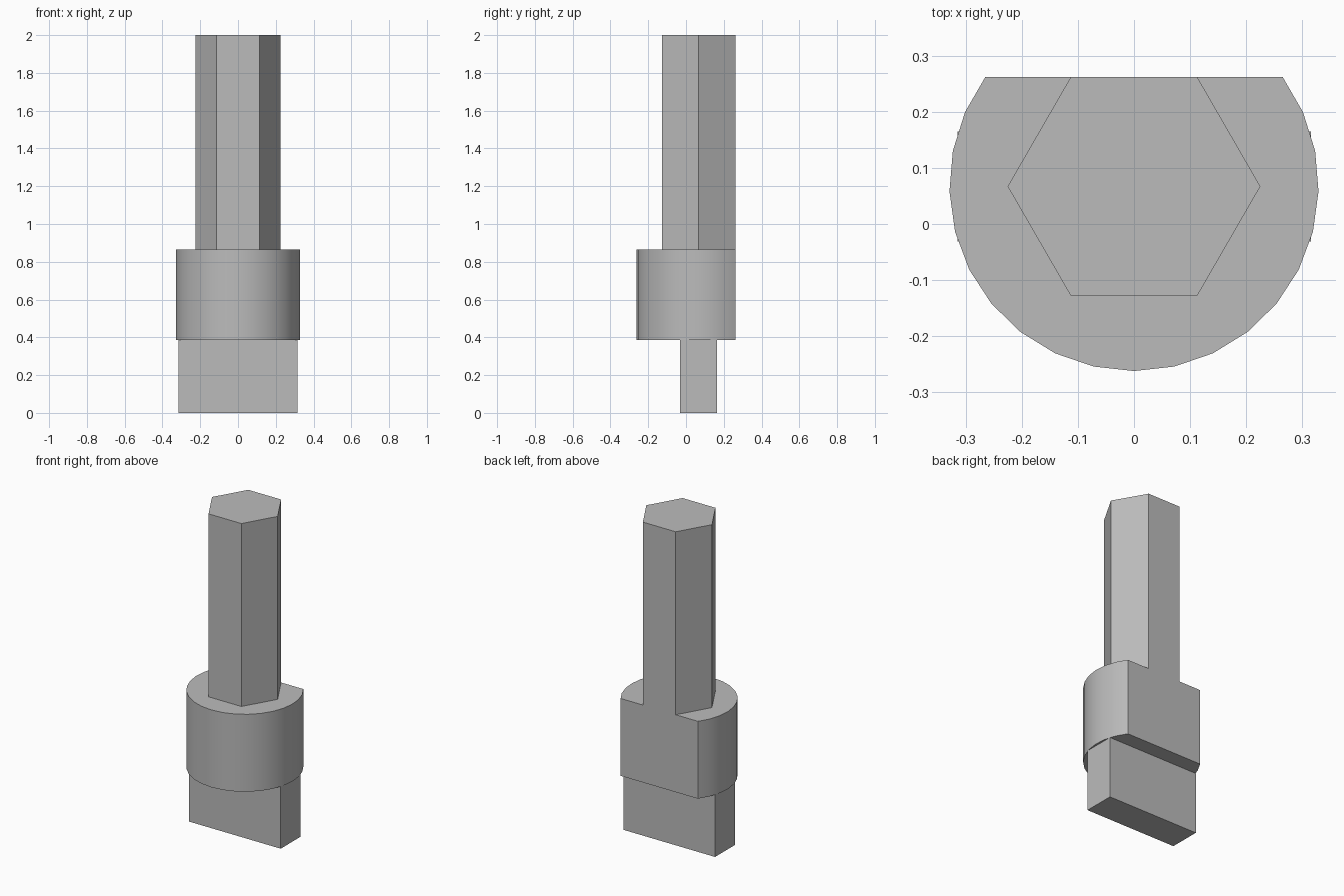
import bpy, bmesh
from math import sin, cos, pi, acos

cube = bpy.data.objects.get("Cube")
if cube:
    bpy.data.objects.remove(cube)

CENTRE_Y = 0.067   # common axis of collar, shank and blade
FLAT_Y = 0.262     # flat back shared by collar and shank

steel = bpy.data.materials.new("plain grey steel")
steel.use_nodes = True
GREY = (0.5, 0.5, 0.5, 1)
steel.diffuse_color = GREY
steel.node_tree.nodes["Principled BSDF"].inputs["Base Color"].default_value = GREY


def prism(name, outline, z0, z1):
    """Extrude a closed outline from z0 up to z1."""
    bm = bmesh.new()
    base = bm.faces.new([bm.verts.new((x, y, z0)) for x, y in outline])
    top = bmesh.ops.extrude_face_region(bm, geom=[base], use_keep_orig=True)["geom"]
    verts = [v for v in top if isinstance(v, bmesh.types.BMVert)]
    bmesh.ops.translate(bm, verts=verts, vec=(0, 0, z1 - z0))
    bmesh.ops.recalc_face_normals(bm, faces=bm.faces)
    mesh = bpy.data.meshes.new(name)
    bm.to_mesh(mesh)
    bm.free()
    mesh.materials.append(steel)
    obj = bpy.data.objects.new(name, mesh)
    bpy.context.collection.objects.link(obj)
    return obj


def arc(radius, start, end, steps):
    """Points on an arc, with angles measured from the front."""
    angles = [start + (end - start) * i / steps for i in range(steps + 1)]
    return [(radius * sin(a), CENTRE_Y - radius * cos(a)) for a in angles]


# Hexagonal shank, flat side to the back
apothem = FLAT_Y - CENTRE_Y
hex_radius = apothem / cos(pi / 6)
prism("hex_shank", arc(hex_radius, pi / 6, pi / 6 + 5 * pi / 3, 5), 0.865, 2.0)

# Round collar cut off by the flat back
radius = 0.329
reach = pi - acos(apothem / radius)
collar = prism("collar", arc(radius, -reach, reach, 20), 0.385, 0.865)
bpy.ops.object.select_all(action="DESELECT")
collar.select_set(True)
bpy.context.view_layer.objects.active = collar
bpy.ops.object.shade_smooth_by_angle()

# Flat driving blade under the collar
half_x, half_y = 0.315, 0.098
prism("blade", [(sx * half_x, CENTRE_Y + sy * half_y)
                for sx, sy in ((-1, -1), (1, -1), (1, 1), (-1, 1))], 0.0, 0.385)
